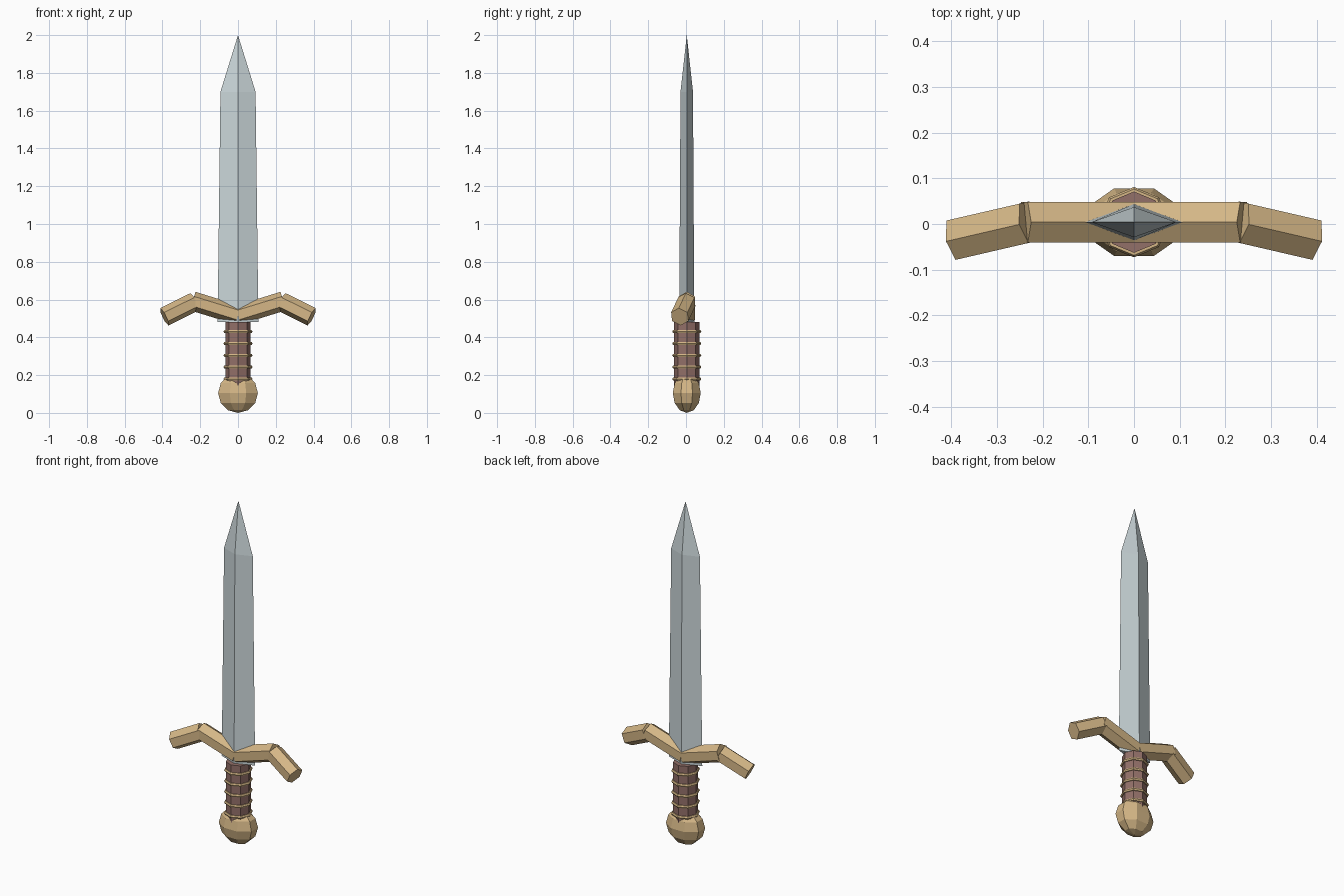
import bpy, bmesh, math
from mathutils import Vector

if "Cube" in bpy.data.objects:
    bpy.data.objects.remove(bpy.data.objects["Cube"])

YC = 0.004  # shared centre line in y


def material(name, rgb):
    m = bpy.data.materials.new(name)
    m.diffuse_color = (*rgb, 1)
    m.use_nodes = True
    m.node_tree.nodes["Principled BSDF"].inputs["Base Color"].default_value = m.diffuse_color
    return m


STEEL = material("steel", (0.60, 0.68, 0.70))
GOLD = material("gold", (0.66, 0.47, 0.24))
LEATHER = material("leather", (0.29, 0.16, 0.14))


def finish(name, bm, mat):
    bmesh.ops.recalc_face_normals(bm, faces=bm.faces)
    me = bpy.data.meshes.new(name)
    bm.to_mesh(me)
    bm.free()
    me.materials.append(mat)
    ob = bpy.data.objects.new(name, me)
    bpy.context.collection.objects.link(ob)
    return ob


# blade: diamond sections tapering to a point
bm = bmesh.new()
rings = [[bm.verts.new((x, YC + y, z)) for x, y in ((w, 0), (0, t), (-w, 0), (0, -t))]
         for z, w, t in ((0.48, 0.108, 0.04), (1.7, 0.093, 0.033))]
tip = bm.verts.new((0, YC, 2.0))
bm.faces.new(rings[0])
for i in range(4):
    j = (i + 1) % 4
    bm.faces.new((rings[0][i], rings[0][j], rings[1][j], rings[1][i]))
    bm.faces.new((rings[1][i], rings[1][j], tip))
finish("blade", bm, STEEL)


# guard: two bent hexagonal bars per side, ridge upwards
def hex_bar(name, a, b, r=0.051):
    a, b = Vector(a), Vector(b)
    d = (b - a).normalized()
    side = Vector((0, 0, 1)).cross(d).normalized()
    up = d.cross(side)
    bm = bmesh.new()
    ends = []
    for p in (a, b):
        ends.append([bm.verts.new(p + up * r * math.cos(k * math.pi / 3)
                                  + side * r * math.sin(k * math.pi / 3)) for k in range(6)])
        bm.faces.new(ends[-1])
    for i in range(6):
        j = (i + 1) % 6
        bm.faces.new((ends[0][i], ends[0][j], ends[1][j], ends[1][i]))
    finish(name, bm, GOLD)


for s, label in ((-1, "left"), (1, "right")):
    hex_bar(f"guard_inner_{label}", (0, YC, 0.518), (s * 0.24, YC, 0.592))
    hex_bar(f"guard_outer_{label}", (s * 0.23, YC, 0.588), (s * 0.39, -0.033, 0.509))

# grip: octagonal prism
bm = bmesh.new()
bmesh.ops.create_cone(bm, cap_ends=True, segments=8, radius1=0.067, radius2=0.067, depth=0.34)
bmesh.ops.translate(bm, verts=bm.verts, vec=(0, YC, 0.31))
finish("grip", bm, LEATHER)

# wire rings around the grip
for i in range(5):
    bpy.ops.mesh.primitive_torus_add(location=(0, YC, 0.18 + i * 0.0625), major_segments=8,
                                     minor_segments=6, major_radius=0.068, minor_radius=0.009)
    ring = bpy.context.object
    ring.name = f"grip_ring_{i + 1}"
    ring.data.materials.append(GOLD)
    bpy.ops.object.shade_flat()

# pommel: flattened low-poly ball
bpy.ops.mesh.primitive_uv_sphere_add(segments=8, ring_count=6, radius=1, location=(0, YC, 0.105))
pommel = bpy.context.object
pommel.name = "pommel"
for v in pommel.data.vertices:
    x, y, z = v.co
    c, s = math.cos(math.pi / 8), math.sin(math.pi / 8)
    v.co = ((x * c - y * s) * 0.114, (x * s + y * c) * 0.08, z * 0.105)
pommel.data.materials.append(GOLD)
